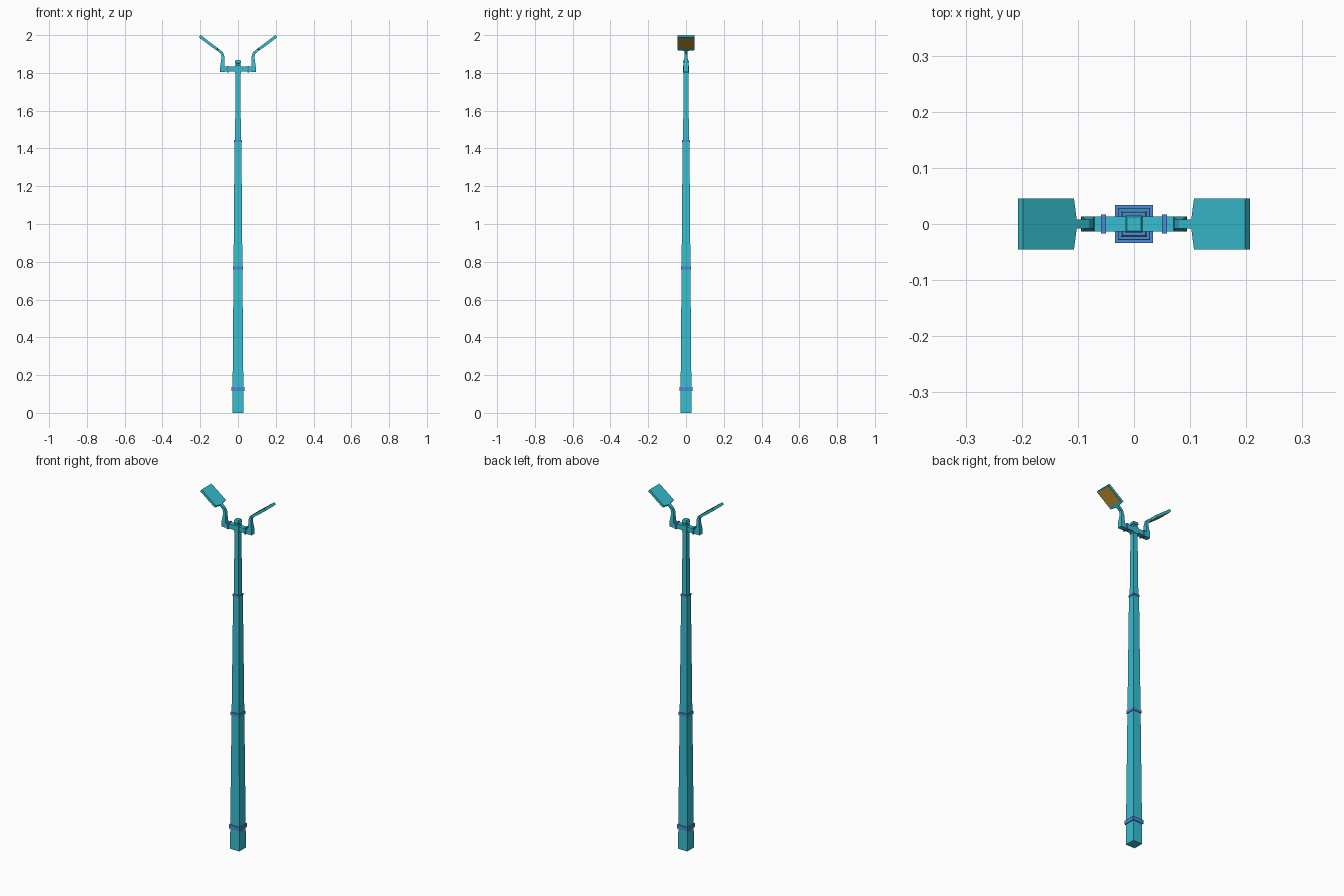
import bpy, bmesh, math
from mathutils import Vector

if "Cube" in bpy.data.objects:
    bpy.data.objects.remove(bpy.data.objects["Cube"])


def material(name, rgb):
    lin = [((c / 255 + 0.055) / 1.055) ** 2.4 for c in rgb]
    m = bpy.data.materials.new(name)
    m.diffuse_color = (*lin, 1)
    m.use_nodes = True
    m.node_tree.nodes["Principled BSDF"].inputs["Base Color"].default_value = m.diffuse_color
    return m


TEAL = material("teal_paint", (54, 190, 208))
BLUE = material("blue_trim", (80, 135, 216))
AMBER = material("amber_lamp", (200, 150, 52))


def loft(name, rings, mat):
    """Flat-faced solid through rings with equal point counts."""
    bm = bmesh.new()
    vs = [[bm.verts.new(p) for p in r] for r in rings]
    n = len(vs[0])
    for a, b in zip(vs, vs[1:]):
        for i in range(n):
            bm.faces.new((a[i], a[(i + 1) % n], b[(i + 1) % n], b[i]))
    bm.faces.new(vs[0])
    bm.faces.new(vs[-1])
    bmesh.ops.recalc_face_normals(bm, faces=bm.faces)
    me = bpy.data.meshes.new(name)
    bm.to_mesh(me)
    bm.free()
    me.materials.append(mat)
    ob = bpy.data.objects.new(name, me)
    bpy.context.collection.objects.link(ob)
    return ob


def square(z, hx, hy=None, x=0):
    hy = hx if hy is None else hy
    return [(x - hx, -hy, z), (x + hx, -hy, z), (x + hx, hy, z), (x - hx, hy, z)]


# Tapered square pole with a small chamfered cap
loft("pole", [square(z, h) for z, h in
              [(0, .029), (.13, .0285), (.77, .0235), (1.44, .018),
               (1.445, .0155), (1.81, .0125)]], TEAL)
loft("pole_cap", [square(z, h) for z, h in
                  [(1.80, .0155), (1.838, .0155), (1.842, .0125), (1.85, .0125),
                   (1.853, .0155), (1.861, .0155), (1.868, .0125)]], TEAL)

# Blue collars around the pole
for i, (z0, z1, h) in enumerate([(.117, .138, .0335), (.760, .776, .0275), (1.435, 1.445, .0205)]):
    loft(f"collar_{i + 1}", [square(z0, h), square(z1, h)], BLUE)

# Crossbar
loft("crossbar", [square(1.807, .094, .0135), square(1.833, .094, .0135)], TEAL)

# Lamp panel frame: origin at inner top edge, u runs outward, n is its normal
ANG = math.radians(37)
U = Vector((math.cos(ANG), 0, math.sin(ANG)))
N = Vector((-math.sin(ANG), 0, math.cos(ANG)))
TIP = Vector((.198, 0, 2.0))
LEN, THICK = .114, .014
ORIGIN = TIP - U * LEN


def panel_ring(outline, depth, side):
    pts = [ORIGIN + U * s + Vector((0, y, 0)) - N * depth for s, y in outline]
    return [(side * p.x, p.y, p.z) for p in pts]


# Arm sections: x, z, half thickness, half depth, tilt in degrees
ARM = [(.082, 1.806, .0125, .0135, 0), (.082, 1.838, .0115, .0135, 0),
       (.081, 1.860, .009, .011, 0), (.079, 1.885, .008, .008, -5),
       (.086, 1.906, .007, .008, -38), (.112, 1.927, .006, .008, -53)]

for side, label in ((-1, "left"), (1, "right")):
    # Clamp band on the crossbar
    loft(f"{label}_band", [square(z, .0045, .017, side * .0545) for z in (1.803, 1.837)], BLUE)

    # Bent arm
    rings = []
    for x, z, t, d, tilt in ARM:
        a = math.radians(tilt)
        cx, cz = t * math.cos(a), t * math.sin(a)
        rings.append([(side * (x + k * cx), y, z + k * cz)
                      for k, y in ((-1, -d), (1, -d), (1, d), (-1, d))])
    loft(f"{label}_arm", rings, TEAL)

    # Tilted lamp panel with shouldered inner end
    outline = [(-.006, -.009), (0, -.045), (LEN, -.045), (LEN, .045), (0, .045), (-.006, .009)]
    loft(f"{label}_lamp_panel", [panel_ring(outline, d, side) for d in (0, THICK)], TEAL)

    # Amber light plate beneath
    plate = [(.014, -.041), (.108, -.041), (.108, .041), (.014, .041)]
    loft(f"{label}_light_plate", [panel_ring(plate, d, side) for d in (THICK - .001, THICK + .001)], AMBER)
